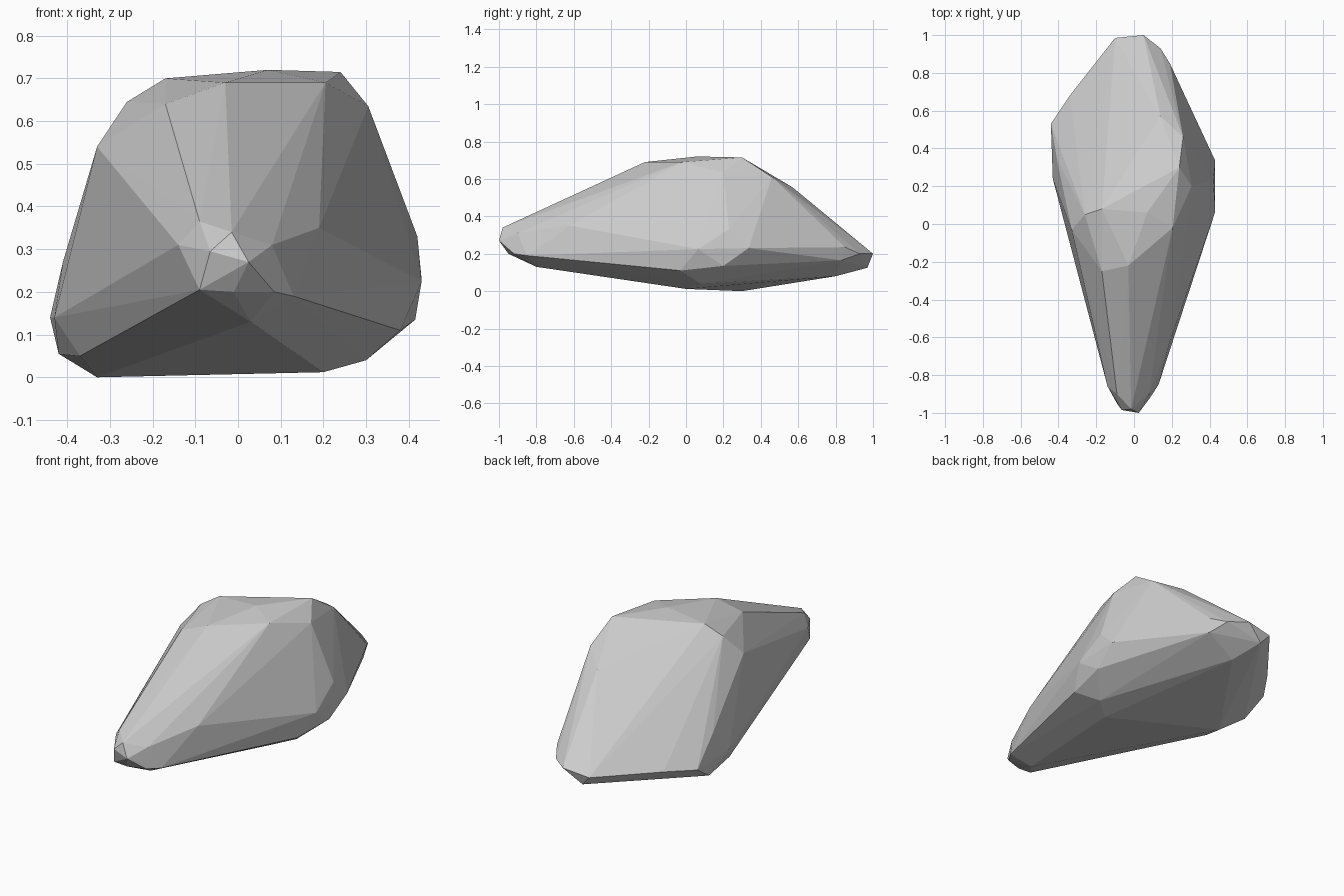
import bpy, bmesh

# Corner points of the faceted boulder, grouped by region
crown = [(-.03, -.22, .69), (-.17, -.25, .64), (.205, -.02, .69), (.07, .06, .72),
         (.24, .30, .715), (-.17, .08, .70), (-.26, .05, .645), (-.265, -.06, .60),
         (-.33, -.03, .54), (.305, .20, .635), (.26, .46, .61), (.14, .57, .555)]
front_tip = [(-.09, -.90, .365), (-.015, -.98, .34), (-.065, -.985, .295), (.025, -1, .27),
             (-.14, -.86, .31), (-.09, -.95, .205), (-.01, -.95, .20), (.085, -.92, .20),
             (.13, -.85, .19), (.03, -.80, .13), (.08, -.90, .31), (.19, -.62, .35)]
right_side = [(.43, .065, .225), (.43, .335, .23), (.415, .20, .135), (.42, .23, .33),
              (.38, -.03, .11), (.30, .08, .04)]
left_side = [(-.43, .24, .14), (-.44, .53, .14), (-.42, .40, .055), (-.37, .15, .05),
             (-.41, .35, .27), (-.34, .68, .16)]
back_tip = [(.05, 1, .20), (-.10, .985, .18), (-.05, .97, .125), (.14, .93, .20),
            (.19, .85, .235), (.18, .83, .165), (.0, .80, .08)]
base = [(.20, 0, .012), (-.33, .30, 0)]

# Wrap the points in a convex skin
bm = bmesh.new()
for p in crown + front_tip + right_side + left_side + back_tip + base:
    bm.verts.new(p)
hull = bmesh.ops.convex_hull(bm, input=bm.verts)
loose = {v for v in hull["geom_interior"] + hull["geom_unused"] if isinstance(v, bmesh.types.BMVert)}
bmesh.ops.delete(bm, geom=list(loose), context='VERTS')
bmesh.ops.recalc_face_normals(bm, faces=bm.faces)

mesh = bpy.data.meshes.new("boulder")
bm.to_mesh(mesh)
bm.free()
boulder = bpy.data.objects.new("boulder", mesh)
bpy.context.collection.objects.link(boulder)
